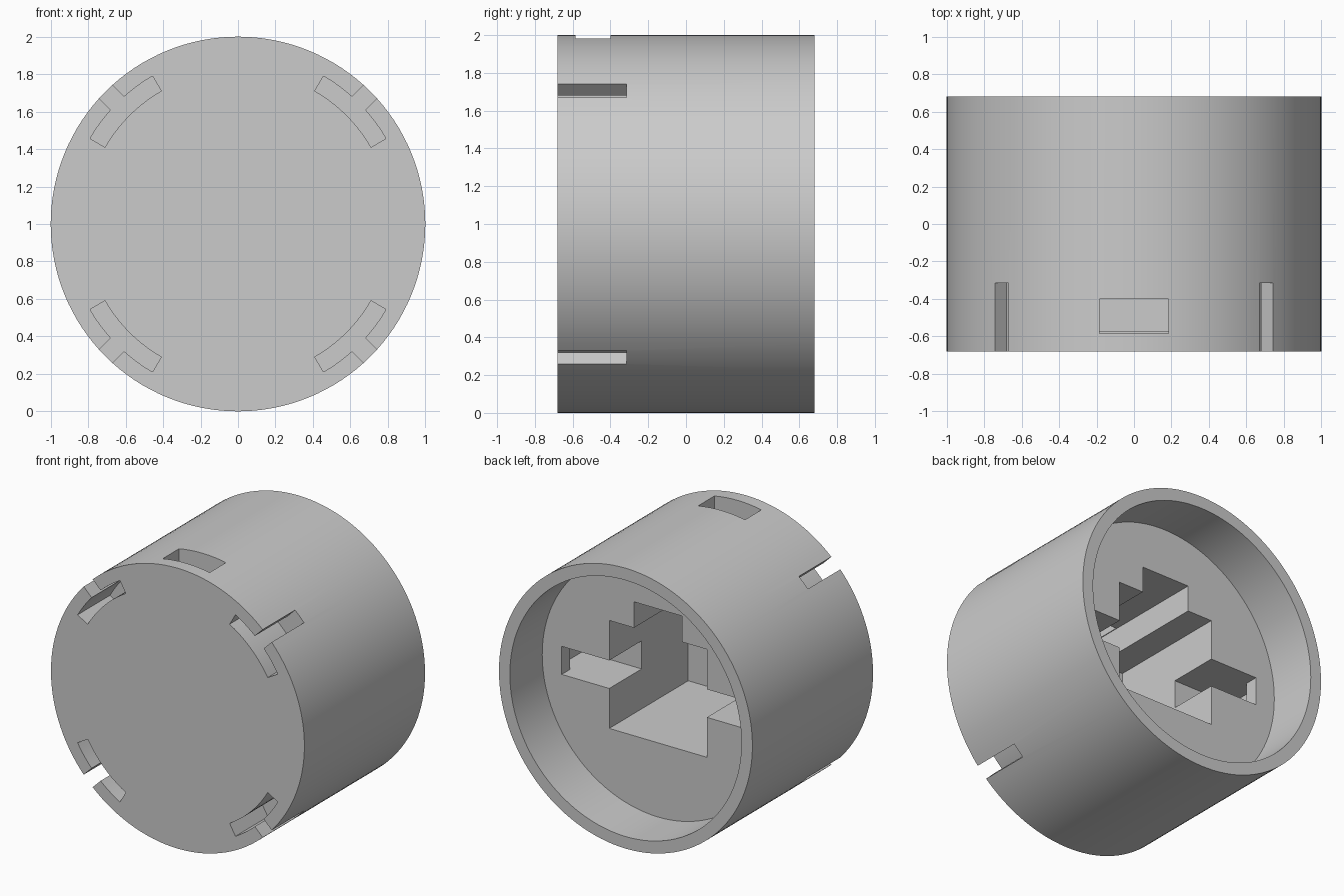
import bpy, bmesh
from math import sin, cos, radians, asin, pi, degrees
from mathutils import Vector

cube = bpy.data.objects.get("Cube")
if cube:
    bpy.data.objects.remove(cube, do_unlink=True)

grey = bpy.data.materials.new("light grey")
grey.use_nodes = True
colour = (0.6, 0.6, 0.6, 1)
grey.diffuse_color = colour
grey.node_tree.nodes["Principled BSDF"].inputs["Base Color"].default_value = colour


def prism(name, outline, start, end, axis="y"):
    """Extrude a 2D outline: (x, z) along y, or (x, y) along z. Centre height is 1."""
    def place(p, d):
        return Vector((p[0], d, p[1] + 1)) if axis == "y" else Vector((p[0], p[1], d + 1))
    bm = bmesh.new()
    face = bm.faces.new([bm.verts.new(place(p, start)) for p in outline])
    grown = bmesh.ops.extrude_face_region(bm, geom=[face])["geom"]
    shift = place((0, 0), end) - place((0, 0), start)
    bmesh.ops.translate(bm, vec=shift, verts=[g for g in grown if isinstance(g, bmesh.types.BMVert)])
    bmesh.ops.recalc_face_normals(bm, faces=bm.faces)
    mesh = bpy.data.meshes.new(name)
    bm.to_mesh(mesh)
    bm.free()
    mesh.materials.append(grey)
    ob = bpy.data.objects.new(name, mesh)
    bpy.context.collection.objects.link(ob)
    return ob


def arc(radius, a, b, steps):
    angles = [radians(a + (b - a) * i / steps) for i in range(steps + 1)]
    return [(radius * cos(t), radius * sin(t)) for t in angles]


def circle(radius, sides=128):
    return arc(radius, 0, 360, sides)[:-1]


def mirrored(half):
    """Close an outline symmetric about its vertical axis."""
    return half + [(-x, y) for x, y in reversed(half)]


HALF, FLOOR, NOTCH = 0.68, 0.315, -0.315
body = prism("round_body", circle(1), -HALF, HALF)
cutters = []

# Round recess in the back
cutters.append(prism("back_recess", circle(0.914), FLOOR, 1))

# Deep square socket with a channel on top
socket = [(0.385, -0.385), (0.385, 0.385), (0.19, 0.385), (0.19, 0.57)]
cutters.append(prism("socket", mirrored(socket), -0.575, 0.5))

# Side arms of the socket, widened behind a small lip
arms = [(0.85, -0.05), (0.85, 0.22), (0.76, 0.22), (0.76, 0.5)]
cutters.append(prism("side_arms", mirrored(arms), -0.1, 0.1, "z"))

# Latch window through the top
window = [(0.185, -0.585), (0.185, -0.4)]
cutters.append(prism("top_window", mirrored(window), 0.45, 1.2, "z"))

# Four curved front slots, each with a notch out through the rim
inner, outer, half_width = 0.82, 0.912, 0.05
gap = degrees(asin(half_width / outer))
for turn in range(4):
    mid = 45 + 90 * turn
    t = radians(mid)
    along, side = Vector((cos(t), sin(t))), Vector((-sin(t), cos(t)))
    mouth = [tuple(along * 1.1 + side * s * half_width) for s in (1, -1)]
    outline = (arc(inner, mid - 15, mid + 15, 10) + arc(outer, mid + 15, mid + gap, 5)
               + mouth + arc(outer, mid - gap, mid - 15, 5))
    cutters.append(prism("front_slot", outline, -1, NOTCH))

# Carve the body
bpy.context.view_layer.objects.active = body
for cutter in cutters:
    cutter.hide_render = True
    mod = body.modifiers.new("cut", "BOOLEAN")
    mod.operation, mod.solver, mod.object = "DIFFERENCE", "EXACT", cutter
    bpy.ops.object.modifier_apply(modifier=mod.name)
    bpy.data.objects.remove(cutter, do_unlink=True)

# Smooth the round walls, keep the edges crisp
bpy.ops.object.select_all(action="DESELECT")
body.select_set(True)
bpy.ops.object.shade_smooth_by_angle(angle=radians(25))
